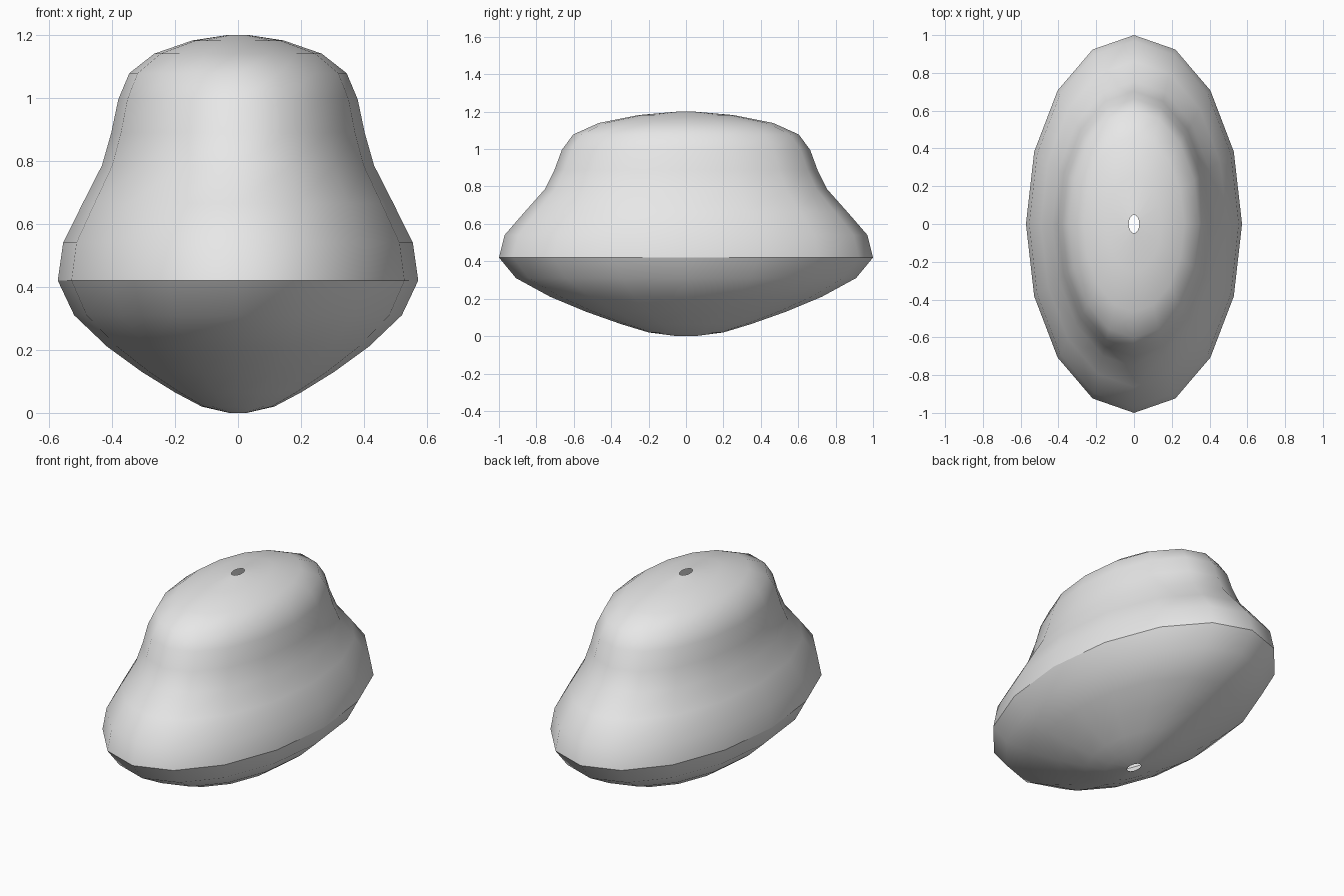
import bpy
import bmesh
import math

cube = bpy.data.objects.get("Cube")
if cube:
    bpy.data.objects.remove(cube, do_unlink=True)

SEGMENTS = 16
STRETCH = 1.748   # depth of the oval relative to its width
RIM_Z = 0.42      # height of the sharp widest edge

# Half profile (x radius, height), from the bottom hole to the top hole
PROFILE = [
    (0.028, 0.0), (0.115, 0.02), (0.20, 0.065), (0.305, 0.13),
    (0.415, 0.21), (0.52, 0.31), (0.572, RIM_Z), (0.555, 0.54),
    (0.493, 0.665), (0.432, 0.785), (0.402, 0.89), (0.38, 0.995),
    (0.345, 1.078), (0.266, 1.14), (0.145, 1.182), (0.028, 1.2),
]

# Plain grey material
grey = bpy.data.materials.new("grey")
grey.use_nodes = True
colour = (0.8, 0.8, 0.8, 1.0)
grey.diffuse_color = colour
grey.node_tree.nodes["Principled BSDF"].inputs["Base Color"].default_value = colour

# Oval lathed shell, open at both ends
bm = bmesh.new()
rings = []
for radius, z in PROFILE:
    ring = []
    for i in range(SEGMENTS):
        a = 2 * math.pi * i / SEGMENTS
        ring.append(bm.verts.new((radius * math.cos(a), radius * STRETCH * math.sin(a), z)))
    rings.append(ring)
for low, high in zip(rings, rings[1:]):
    for i in range(SEGMENTS):
        j = (i + 1) % SEGMENTS
        face = bm.faces.new((low[i], low[j], high[j], high[i]))
        face.smooth = True

# Crisp crease round the widest edge
for edge in bm.edges:
    if all(abs(v.co.z - RIM_Z) < 1e-4 for v in edge.verts):
        edge.smooth = False

mesh = bpy.data.meshes.new("oval_shell")
bm.to_mesh(mesh)
bm.free()
mesh.materials.append(grey)
shell = bpy.data.objects.new("oval_shell", mesh)
bpy.context.collection.objects.link(shell)
